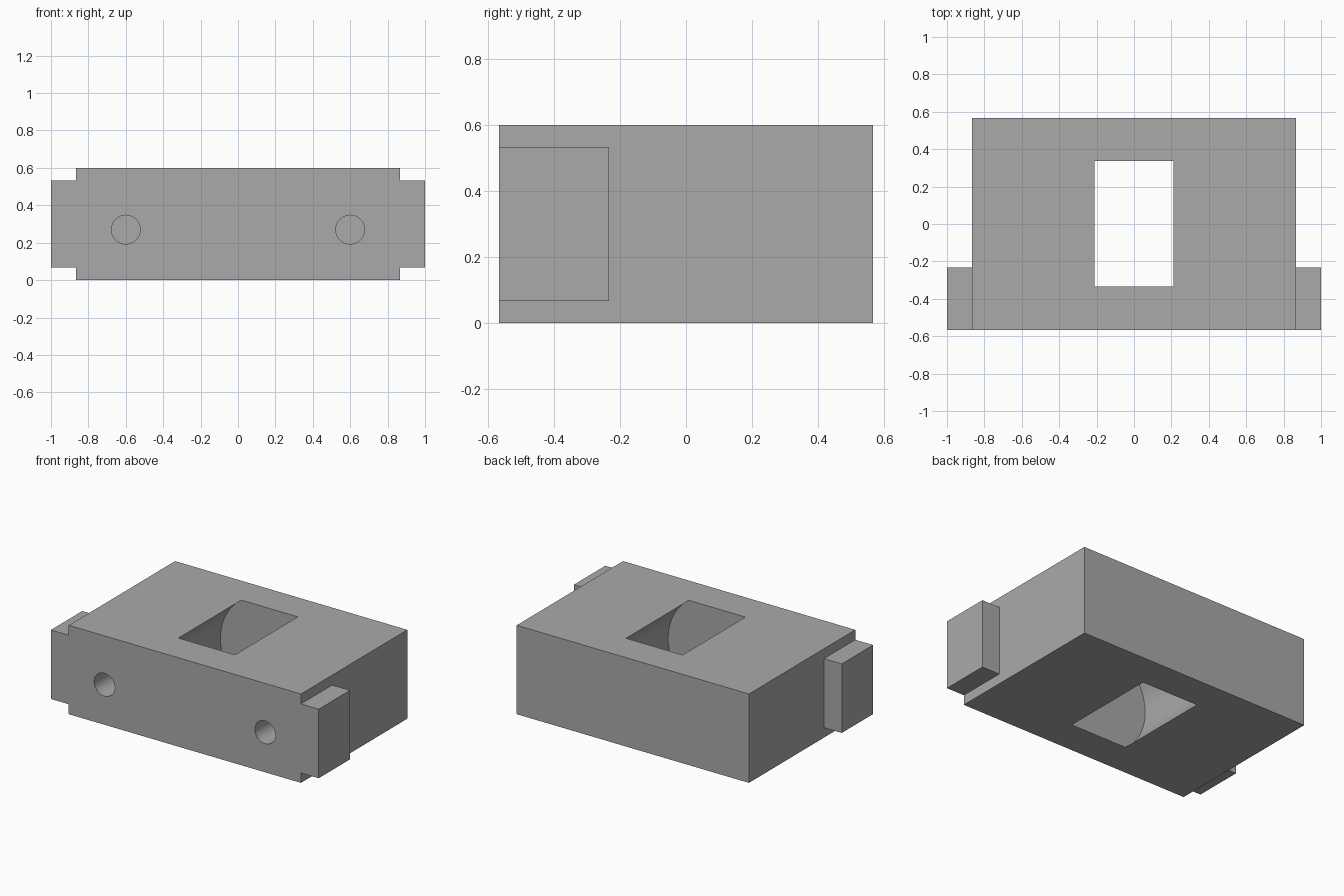
import bpy
from math import pi, radians

default_cube = bpy.data.objects.get("Cube")
if default_cube:
    bpy.data.objects.remove(default_cube, do_unlink=True)

# Single flat colour
grey = bpy.data.materials.new("plain_grey")
grey.use_nodes = True
colour = (0.4, 0.4, 0.4, 1)
grey.diffuse_color = colour
grey.node_tree.nodes["Principled BSDF"].inputs["Base Color"].default_value = colour


def box(name, low, high):
    centre = [(a + b) / 2 for a, b in zip(low, high)]
    bpy.ops.mesh.primitive_cube_add(size=1, location=centre)
    obj = bpy.context.object
    obj.name = name
    obj.scale = [b - a for a, b in zip(low, high)]
    bpy.ops.object.transform_apply(location=True, rotation=False, scale=True)
    obj.data.materials.append(grey)
    return obj


def bore(name, x, z, radius, y_start, y_end, sides):
    bpy.ops.mesh.primitive_cylinder_add(
        vertices=sides, radius=radius, depth=y_end - y_start,
        location=(x, (y_start + y_end) / 2, z), rotation=(pi / 2, 0, 0))
    obj = bpy.context.object
    obj.name = name
    obj.data.materials.append(grey)
    return obj


def combine(target, tool, operation):
    mod = target.modifiers.new(tool.name, "BOOLEAN")
    mod.operation = operation
    mod.solver = "EXACT"
    mod.object = tool
    bpy.context.view_layer.objects.active = target
    bpy.ops.object.modifier_apply(modifier=mod.name)
    bpy.data.objects.remove(tool, do_unlink=True)


# Main block
front, back = -0.567, 0.567
block = box("block", (-0.867, front, 0), (0.867, back, 0.6))

# Side lugs, flush with the front, and the two blind screw holes
for side in (-1, 1):
    edges = sorted((side * 0.8, side))
    lug = box("lug", (edges[0], front, 0.067), (edges[1], -0.233, 0.533))
    combine(block, lug, "UNION")
    hole = bore("screw_hole", side * 0.6, 0.27, 0.077, front - 0.1, 0.1, 48)
    combine(block, hole, "DIFFERENCE")

# Round chamber that breaks through the top and the bottom
chamber = bore("chamber", 0, 0.3, 0.367, -0.333, 0.337, 96)
combine(block, chamber, "DIFFERENCE")

# Smooth bores, sharp edges elsewhere
bpy.ops.object.select_all(action="DESELECT")
block.select_set(True)
bpy.context.view_layer.objects.active = block
bpy.ops.object.shade_smooth_by_angle(angle=radians(30))
